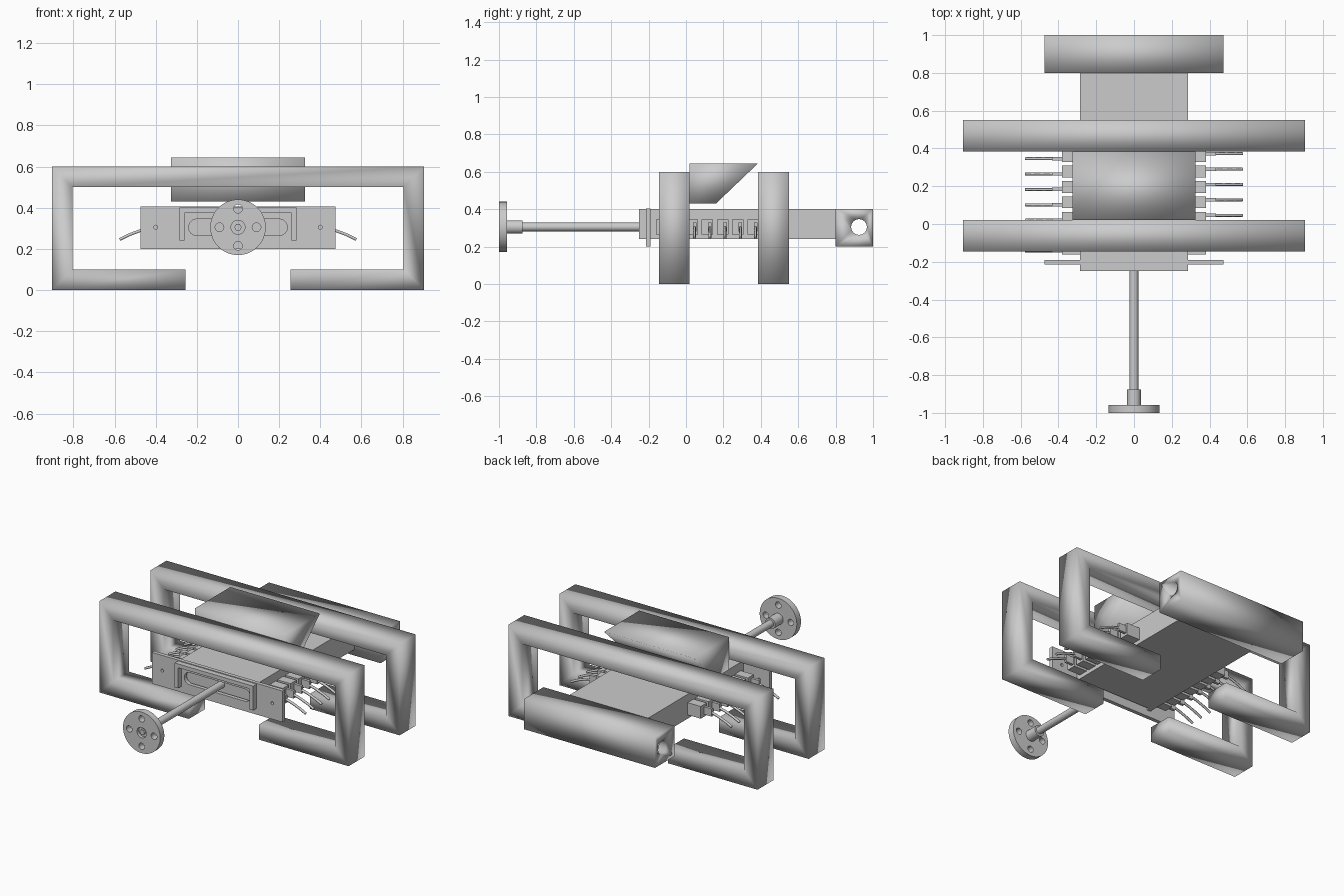
import bpy, bmesh, math

if "Cube" in bpy.data.objects:
    bpy.data.objects.remove(bpy.data.objects["Cube"])


def finish(name, bm, smooth=None):
    bmesh.ops.recalc_face_normals(bm, faces=bm.faces)
    me = bpy.data.meshes.new(name)
    bm.to_mesh(me)
    bm.free()
    ob = bpy.data.objects.new(name, me)
    bpy.context.collection.objects.link(ob)
    if smooth is not None:
        select(ob)
        bpy.ops.object.shade_smooth_by_angle(angle=math.radians(smooth))
    return ob


def select(ob):
    bpy.ops.object.select_all(action='DESELECT')
    ob.select_set(True)
    bpy.context.view_layer.objects.active = ob


def prism(name, pts, axis, a, b, smooth=None):
    """Extrude a 2D outline along an axis from a to b."""
    put = {'x': lambda p, t: (t, p[0], p[1]),
           'y': lambda p, t: (p[0], t, p[1]),
           'z': lambda p, t: (p[0], p[1], t)}[axis]
    bm = bmesh.new()
    lo = [bm.verts.new(put(p, a)) for p in pts]
    hi = [bm.verts.new(put(p, b)) for p in pts]
    bm.faces.new(lo)
    bm.faces.new(hi)
    n = len(pts)
    for i in range(n):
        j = (i + 1) % n
        bm.faces.new((lo[i], lo[j], hi[j], hi[i]))
    return finish(name, bm, smooth)


def box(name, x0, x1, y0, y1, z0, z1, smooth=None):
    return prism(name, [(x0, y0), (x1, y0), (x1, y1), (x0, y1)], 'z', z0, z1, smooth)


def circle(cx, cy, r, n=32):
    return [(cx + r * math.cos(2 * math.pi * i / n), cy + r * math.sin(2 * math.pi * i / n))
            for i in range(n)]


def cut(ob, cutters):
    for c in cutters:
        m = ob.modifiers.new('cut', 'BOOLEAN')
        m.operation, m.solver, m.object = 'DIFFERENCE', 'EXACT', c
        select(ob)
        bpy.ops.object.modifier_apply(modifier=m.name)
        bpy.data.objects.remove(c)


CZ = 0.305  # height of the spindle axis


# C-shaped frames, mitred at the corners
def c_frame(name, y0, y1):
    outer = [(-.255, 0), (-.905, 0), (-.905, .6), (.905, .6), (.905, 0), (.255, 0)]
    inner = [(-.255, .1), (-.805, .1), (-.805, .5), (.805, .5), (.805, .1), (.255, .1)]
    bm = bmesh.new()
    rings = []
    for o, i in zip(outer, inner):
        rings.append([bm.verts.new((p[0], y, p[1])) for p, y in ((o, y0), (o, y1), (i, y1), (i, y0))])
    for r, s in zip(rings, rings[1:]):
        for k in range(4):
            bm.faces.new((r[k], r[(k + 1) % 4], s[(k + 1) % 4], s[k]))
    bm.faces.new(rings[0])
    bm.faces.new(rings[-1])
    return finish(name, bm, 180)


c_frame('front_frame', -.145, .02)
c_frame('rear_frame', .385, .55)

# Wedge hood between the frames
prism('hood', [(.02, .645), (.385, .645), (.16, .43), (.02, .43)], 'x', -.325, .325, 100)

# Body: core, top cover and side flanges
box('body_core', -.265, .265, -.17, .8, .24, .375)
box('body_cover', -.285, .285, -.25, .8, .375, .40)
for s, side in ((-1, 'left'), (1, 'right')):
    box(side + '_body_flange', *sorted((s * .26, s * .285)), -.25, .8, .24, .376)

# Front plate with a long slot and two small holes
plate = box('front_plate', -.475, .475, -.215, -.19, .2, .405)
slot = [(.2 + .04 * math.sin(t), CZ - .04 * math.cos(t)) for t in
        [math.pi * i / 12 for i in range(13)]]
slot += [(-x, 2 * CZ - z) for x, z in slot]
cut(plate, [prism('cutter', slot, 'y', -.3, -.1)] +
    [prism('cutter', circle(x, CZ, .01, 12), 'y', -.3, -.1) for x in (-.4, .4)])

# Rear block with a cross hole
block = box('rear_block', -.475, .475, .8, 1, .2, .4)
cut(block, [prism('cutter', circle(.925, CZ, .042), 'x', -.6, .6)])
select(block)
bpy.ops.object.shade_smooth_by_angle(angle=math.radians(100))

# Spindle and hand wheel
prism('spindle', circle(0, CZ, .023), 'y', -.93, -.15, 40)
prism('spindle_hub', circle(0, CZ, .036), 'y', -.96, -.875, 40)
wheel = prism('hand_wheel', circle(0, CZ, .135, 48), 'y', -1, -.957, 40)
holes = [(.09, 0), (-.09, 0), (0, .09), (0, -.09)]
cut(wheel, [prism('cutter', circle(x, CZ + z, .021, 20), 'y', -1.1, -.9) for x, z in holes] +
    [prism('cutter', circle(0, CZ, .034, 24), 'y', -1.1, -.98)])
prism('wheel_bolt', circle(0, CZ, .018, 6), 'y', -.995, -.97)


# Curved lead leaving each terminal
def lead(name, s, y):
    cu = bpy.data.curves.new(name, 'CURVE')
    cu.dimensions = '3D'
    cu.bevel_depth, cu.bevel_resolution, cu.use_fill_caps = .008, 1, True
    sp = cu.splines.new('POLY')
    path = [(.37, .312), (.43, .302), (.48, .287), (.53, .268), (.575, .246)]
    sp.points.add(len(path) - 1)
    for p, (x, z) in zip(sp.points, path):
        p.co = (s * x, y, z, 1)
    bpy.context.collection.objects.link(bpy.data.objects.new(name, cu))


# Rows of terminals along both sides
for s, side in ((-1, 'left'), (1, 'right')):
    for k in range(7):
        y = -.13 + .0815 * k
        x = sorted((s * .28, s * .38))
        box(f'{side}_terminal_{k}', x[0], x[1], y - .031, y + .031, .265, .345)
        yl = y + s * .013
        x = sorted((s * .375, s * .435))
        box(f'{side}_lead_sleeve_{k}', x[0], x[1], yl - .009, yl + .009, .28, .33)
        lead(f'{side}_lead_{k}', s, yl)
